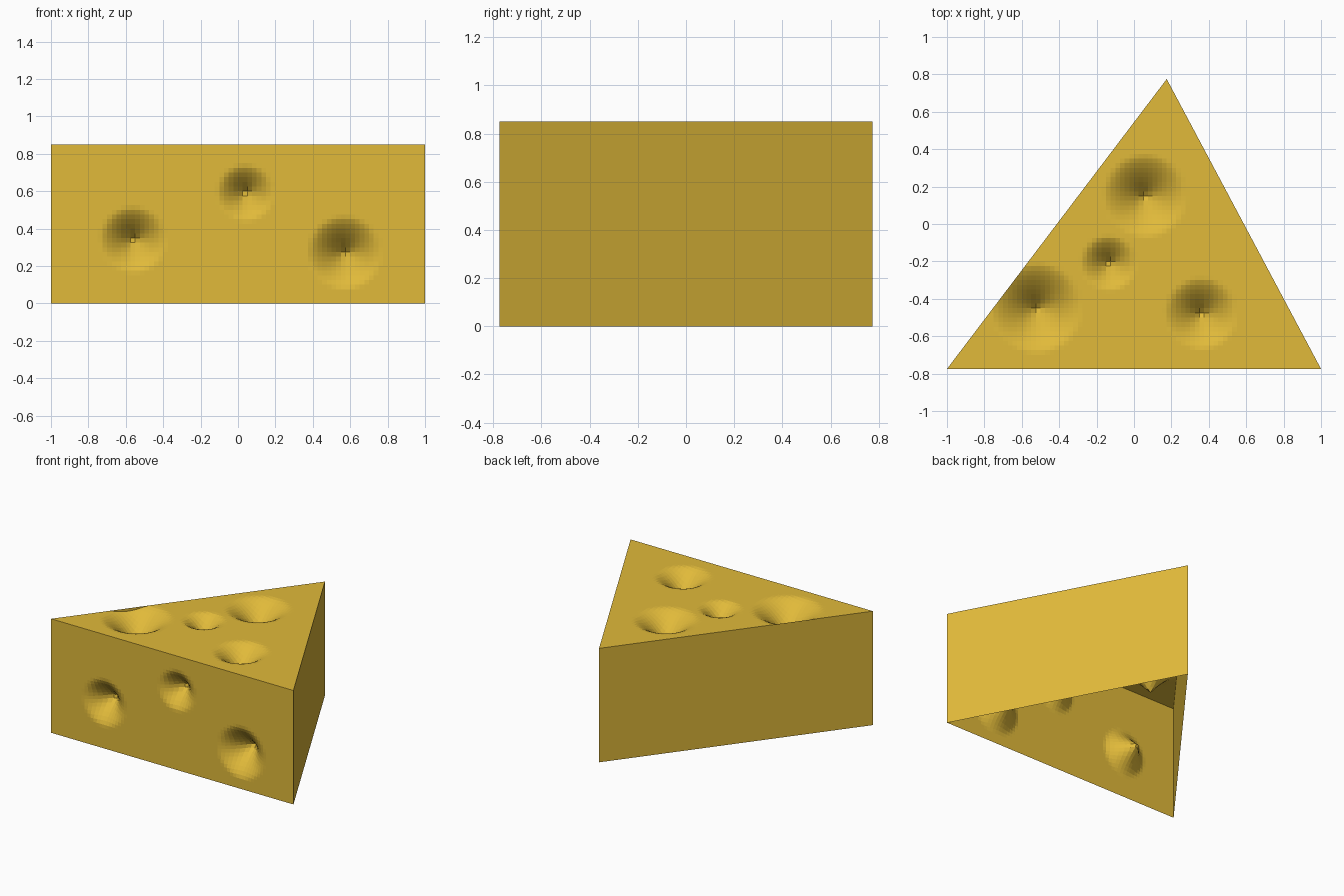
import bpy, bmesh
from mathutils import Matrix, Vector

if "Cube" in bpy.data.objects:
    bpy.data.objects.remove(bpy.data.objects["Cube"])

HEIGHT, HALF_Y, APEX_X, CELL = 0.85, 0.775, 0.175, 0.025

cheese = bpy.data.materials.new("cheese yellow")
cheese.diffuse_color = (0.75, 0.49, 0.042, 1)
cheese.use_nodes = True
cheese.node_tree.nodes["Principled BSDF"].inputs["Base Color"].default_value = cheese.diffuse_color


def add_object(name, bm):
    mesh = bpy.data.meshes.new(name)
    bm.to_mesh(mesh)
    bm.free()
    mesh.materials.append(cheese)
    obj = bpy.data.objects.new(name, mesh)
    bpy.context.collection.objects.link(obj)
    return obj


def dented_panel(name, half_y, dents, placement, cuts=()):
    """Fine grid, trimmed by planes, with pointed dents pushed down, then placed."""
    bm = bmesh.new()
    bmesh.ops.create_grid(bm, x_segments=round(2 / CELL), y_segments=round(2 * half_y / CELL),
                          size=1, matrix=Matrix.Diagonal((1, half_y, 1, 1)))
    for point, normal in cuts:
        bmesh.ops.bisect_plane(bm, geom=bm.verts[:] + bm.edges[:] + bm.faces[:],
                               plane_co=point, plane_no=normal, clear_outer=True)
    for v in bm.verts:
        for x, y, radius, depth in dents:
            t = (v.co.xy - Vector((x, y))).length / radius
            if t < 1:
                v.co.z -= depth * (1 - t) ** 1.5
    bm.transform(placement)
    return add_object(name, bm)


def flat_wall(name, a, b):
    bm = bmesh.new()
    corners = [(*a, 0), (*b, 0), (*b, HEIGHT), (*a, HEIGHT)]
    bm.faces.new([bm.verts.new(c) for c in corners])
    return add_object(name, bm)


left, right, apex = (-1, -HALF_Y), (1, -HALF_Y), (APEX_X, HALF_Y)

# Top: triangle cut from a grid, four holes
dented_panel("top_rind", HALF_Y,
             [(-0.52, -0.45, 0.24, 0.20), (0.06, 0.15, 0.22, 0.18),
              (-0.135, -0.21, 0.145, 0.13), (0.36, -0.48, 0.19, 0.16)],
             Matrix.Translation((0, 0, HEIGHT)),
             [((*left, 0), (-2 * HALF_Y, APEX_X + 1, 0)),
              ((*right, 0), (2 * HALF_Y, 1 - APEX_X, 0))])

# Front: rectangle with three holes (heights measured from its middle)
mid = HEIGHT / 2
dented_panel("front_wall", mid,
             [(-0.56, 0.34 - mid, 0.175, 0.16), (0.04, 0.59 - mid, 0.15, 0.14),
              (0.57, 0.27 - mid, 0.195, 0.18)],
             Matrix.Translation((0, -HALF_Y, mid)) @ Matrix.Rotation(1.5707963, 4, 'X'))

# Plain side walls; the underside is open
flat_wall("right_wall", right, apex)
flat_wall("left_wall", apex, left)
